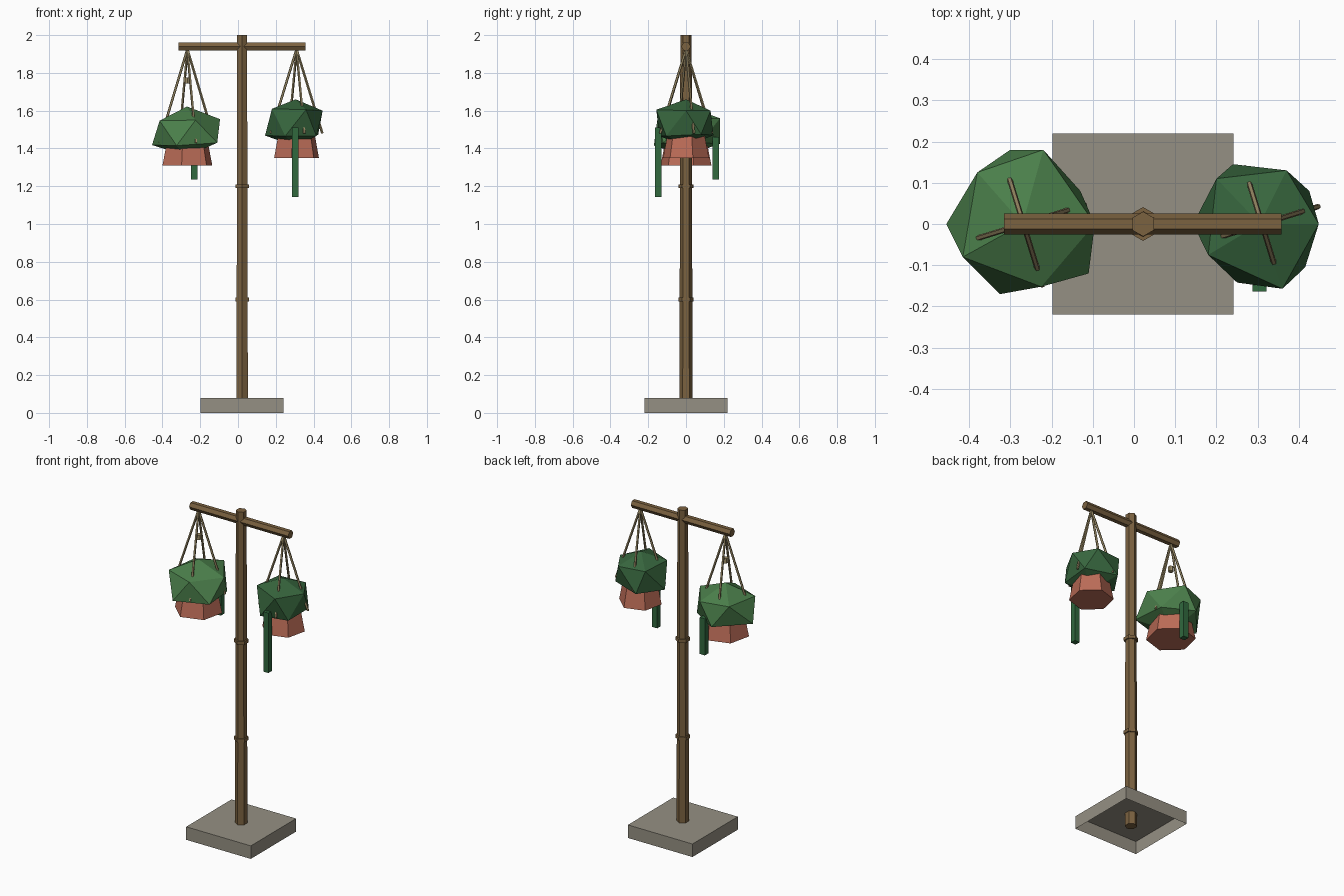
import bpy, bmesh, math
from mathutils import Vector

if "Cube" in bpy.data.objects:
    bpy.data.objects.remove(bpy.data.objects["Cube"])


def material(name, rgb):
    m = bpy.data.materials.new(name)
    m.diffuse_color = [(c / 255) ** 2.2 for c in rgb] + [1]
    m.use_nodes = True
    m.node_tree.nodes["Principled BSDF"].inputs["Base Color"].default_value = m.diffuse_color
    return m


WOOD = material("wood", (122, 98, 66))
ROPE = material("rope", (158, 142, 105))
CLAY = material("clay", (186, 108, 88))
LEAF_LIGHT = material("leaf_light", (76, 126, 76))
LEAF_DARK = material("leaf_dark", (58, 102, 64))
VINE = material("vine", (52, 104, 64))
STONE = material("stone", (148, 143, 130))


def finish(name, bm, mat):
    bmesh.ops.recalc_face_normals(bm, faces=bm.faces)
    me = bpy.data.meshes.new(name)
    bm.to_mesh(me)
    bm.free()
    me.materials.append(mat)
    ob = bpy.data.objects.new(name, me)
    bpy.context.collection.objects.link(ob)
    return ob


def prism(name, a, b, r1, r2, sides, mat, start=math.pi / 2):
    """Flat-sided tapered rod from a to b; start is the first corner's angle."""
    a, b = Vector(a), Vector(b)
    axis = (b - a).normalized()
    if abs(axis.z) > 0.99:
        u, v = Vector((1, 0, 0)), Vector((0, 1, 0))
    else:
        u = axis.cross(Vector((0, 0, 1))).normalized()
        v = axis.cross(u)
    bm = bmesh.new()
    rings = []
    for p, r in ((a, r1), (b, r2)):
        angles = [start + 2 * math.pi * i / sides for i in range(sides)]
        rings.append([bm.verts.new(p + r * (u * math.cos(t) + v * math.sin(t))) for t in angles])
    for i in range(sides):
        j = (i + 1) % sides
        bm.faces.new((rings[0][i], rings[0][j], rings[1][j], rings[1][i]))
    bm.faces.new(rings[0][::-1])
    bm.faces.new(rings[1])
    return finish(name, bm, mat)


def box(name, lo, hi, mat, open_bottom=False):
    lo, hi = Vector(lo), Vector(hi)
    bm = bmesh.new()
    bmesh.ops.create_cube(bm, size=1)
    for v in bm.verts:
        v.co = (lo + hi) / 2 + v.co * (hi - lo)
    bmesh.ops.recalc_face_normals(bm, faces=bm.faces)
    if open_bottom:
        bmesh.ops.delete(bm, geom=[f for f in bm.faces if f.normal.z < -0.9], context='FACES')
    return finish(name, bm, mat)


def foliage(name, points, mat):
    """Irregular twenty-sided leaf ball: hull of a top, two rings of five and a bottom."""
    bm = bmesh.new()
    for p in points:
        bm.verts.new(p)
    bmesh.ops.convex_hull(bm, input=bm.verts)
    return finish(name, bm, mat)


# Stand: hollow base slab, tapered pole, pole collars, crossbar
PX = 0.022
box("base_slab", (-0.198, -0.22, 0), (0.241, 0.22, 0.08), STONE, open_bottom=True)
prism("pole", (PX, 0, 0), (PX, 0, 2), 0.035, 0.03, 6, WOOD)
for i, z in enumerate((0.6, 1.2)):
    prism(f"pole_collar_{i + 1}", (PX, 0, z - 0.01), (PX, 0, z + 0.01), 0.041, 0.041, 6, WOOD)
prism("crossbar", (-0.315, 0, 1.94), (0.358, 0, 1.94), 0.025, 0.025, 6, WOOD, start=0)

# Hanging pots with four ropes each: x, pot bottom, pot top, radii, rope foot height and reach
TURN = 0.3
for side, x, z0, z1, r0, r1, zf, reach in (
        ("left", -0.268, 1.31, 1.48, 0.138, 0.104, 1.43, 0.155),
        ("right", 0.31, 1.35, 1.52, 0.124, 0.092, 1.48, 0.143)):
    prism(f"{side}_pot", (x, 0, z0), (x, 0, z1), r0, r1, 6, CLAY, start=TURN)
    for k in range(4):
        t = TURN + k * math.pi / 2
        foot = (x + reach * math.cos(t), reach * math.sin(t), zf)
        prism(f"{side}_rope_{k + 1}", (x, 0, 1.925), foot, 0.007, 0.007, 5, ROPE)

# Small knot between the left ropes
prism("left_knot", (-0.268, 0, 1.745), (-0.268, 0, 1.775), 0.016, 0.016, 6, ROPE)

# Leaf balls
foliage("left_foliage", [
    (-0.27, 0, 1.622),
    (-0.415, -0.08, 1.547), (-0.38, 0.125, 1.55), (-0.22, 0.18, 1.56),
    (-0.095, 0, 1.555), (-0.225, -0.152, 1.55),
    (-0.455, 0, 1.418), (-0.30, 0.18, 1.425), (-0.13, 0.08, 1.43),
    (-0.11, -0.12, 1.43), (-0.325, -0.17, 1.415),
    (-0.27, 0, 1.36)], LEAF_LIGHT)
foliage("right_foliage", [
    (0.305, 0, 1.66),
    (0.18, -0.075, 1.61), (0.20, 0.11, 1.605), (0.37, 0.13, 1.60),
    (0.448, 0, 1.60), (0.36, -0.157, 1.605),
    (0.143, 0, 1.468), (0.24, 0.145, 1.47), (0.425, 0.08, 1.475),
    (0.415, -0.105, 1.466), (0.25, -0.142, 1.466),
    (0.31, 0, 1.41)], LEAF_DARK)

# Trailing vines
box("left_vine", (-0.25, 0.14, 1.235), (-0.215, 0.174, 1.46), VINE)
box("right_vine", (0.287, -0.164, 1.142), (0.321, -0.13, 1.51), VINE)
